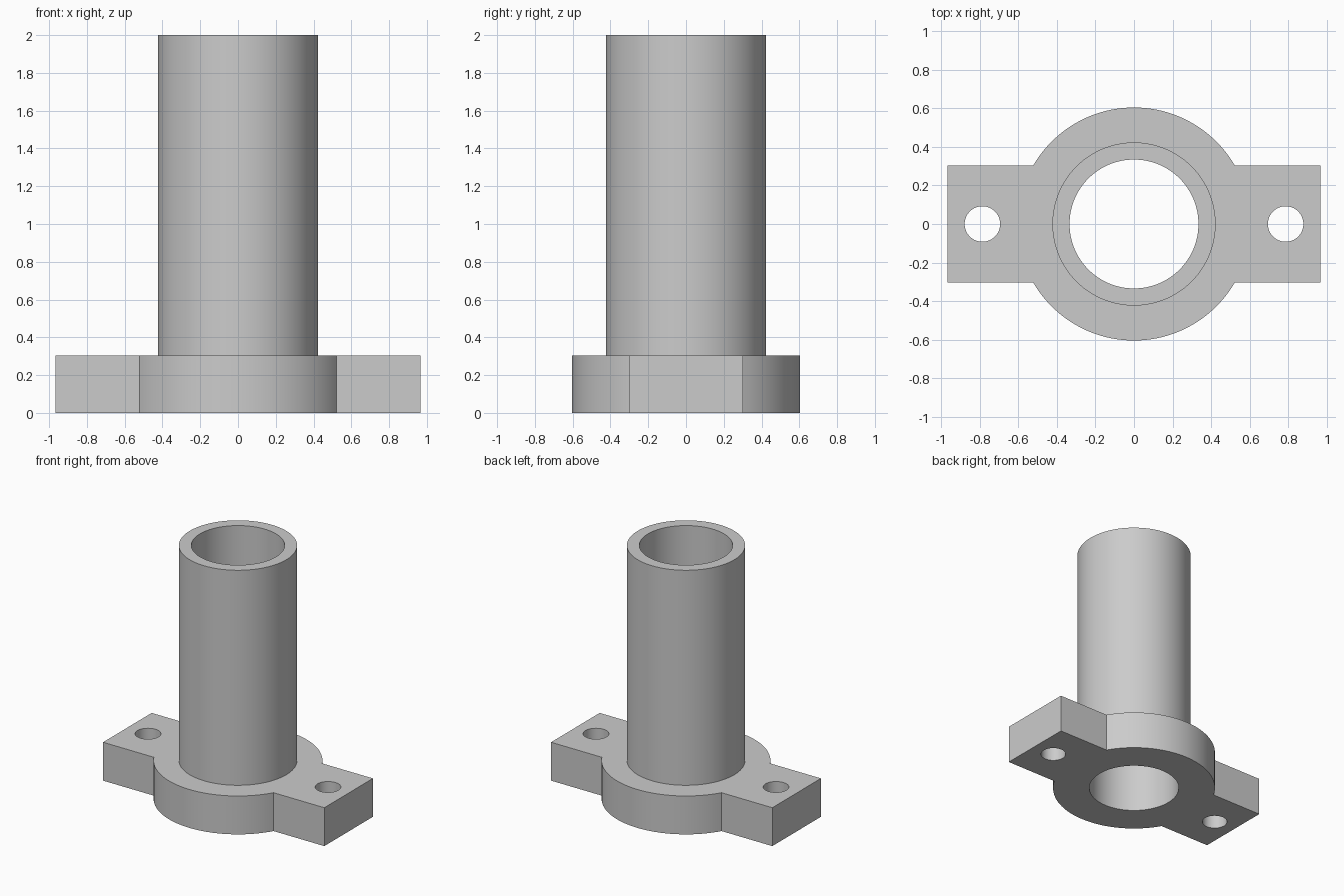
import bpy
import bmesh
from math import asin, cos, sin, pi, radians

# Main dimensions
FLANGE_R, FLANGE_H = 0.604, 0.303
EAR_X, EAR_Y = 0.966, 0.303
TUBE_R, BORE_R, HEIGHT = 0.423, 0.334, 2.0
BOLT_X, BOLT_R = 0.786, 0.092
SEGMENTS = 128

cube = bpy.data.objects.get("Cube")
if cube:
    bpy.data.objects.remove(cube, do_unlink=True)

grey = bpy.data.materials.new("plain_grey")
grey.use_nodes = True
colour = (0.6, 0.6, 0.6, 1.0)
grey.diffuse_color = colour
grey.node_tree.nodes["Principled BSDF"].inputs["Base Color"].default_value = colour


def arc(radius, start, end, steps):
    return [(radius * cos(start + (end - start) * i / steps),
             radius * sin(start + (end - start) * i / steps))
            for i in range(steps + 1)]


def circle(radius, cx=0.0, steps=SEGMENTS):
    return [(x + cx, y) for x, y in arc(radius, 0, 2 * pi, steps)[:-1]]


def prism(name, outline, z0, z1):
    """Extrude a flat outline from z0 up to z1."""
    bm = bmesh.new()
    face = bm.faces.new([bm.verts.new((x, y, z0)) for x, y in outline])
    top = bmesh.ops.extrude_face_region(bm, geom=[face], use_keep_orig=True)["geom"]
    raised = [v for v in top if isinstance(v, bmesh.types.BMVert)]
    bmesh.ops.translate(bm, vec=(0, 0, z1 - z0), verts=raised)
    bmesh.ops.recalc_face_normals(bm, faces=bm.faces)
    mesh = bpy.data.meshes.new(name)
    bm.to_mesh(mesh)
    bm.free()
    mesh.materials.append(grey)
    obj = bpy.data.objects.new(name, mesh)
    bpy.context.collection.objects.link(obj)
    return obj


# Flange: round middle with a square ear on each side
corner = asin(EAR_Y / FLANGE_R)
outline = [(EAR_X, -EAR_Y), (EAR_X, EAR_Y)]
outline += arc(FLANGE_R, corner, pi - corner, SEGMENTS // 3)
outline += [(-EAR_X, EAR_Y), (-EAR_X, -EAR_Y)]
outline += arc(FLANGE_R, pi + corner, 2 * pi - corner, SEGMENTS // 3)
body = prism("flanged_sleeve", outline, 0, FLANGE_H)

# Tube joined on top, then the bore and both bolt holes cut through
tools = [(prism("tube", circle(TUBE_R), FLANGE_H / 2, HEIGHT), 'UNION'),
         (prism("bore_cutter", circle(BORE_R), -0.1, HEIGHT + 0.1), 'DIFFERENCE')]
for side in (-1, 1):
    hole = prism("bolt_hole_cutter", circle(BOLT_R, side * BOLT_X, SEGMENTS // 2),
                 -0.1, FLANGE_H + 0.1)
    tools.append((hole, 'DIFFERENCE'))

bpy.ops.object.select_all(action='DESELECT')
bpy.context.view_layer.objects.active = body
body.select_set(True)
for tool, operation in tools:
    tool.hide_render = True
    mod = body.modifiers.new(tool.name, 'BOOLEAN')
    mod.operation, mod.solver, mod.object = operation, 'EXACT', tool
    bpy.ops.object.modifier_apply(modifier=mod.name)
    bpy.data.objects.remove(tool, do_unlink=True)

bpy.ops.object.shade_smooth_by_angle(angle=radians(30))
